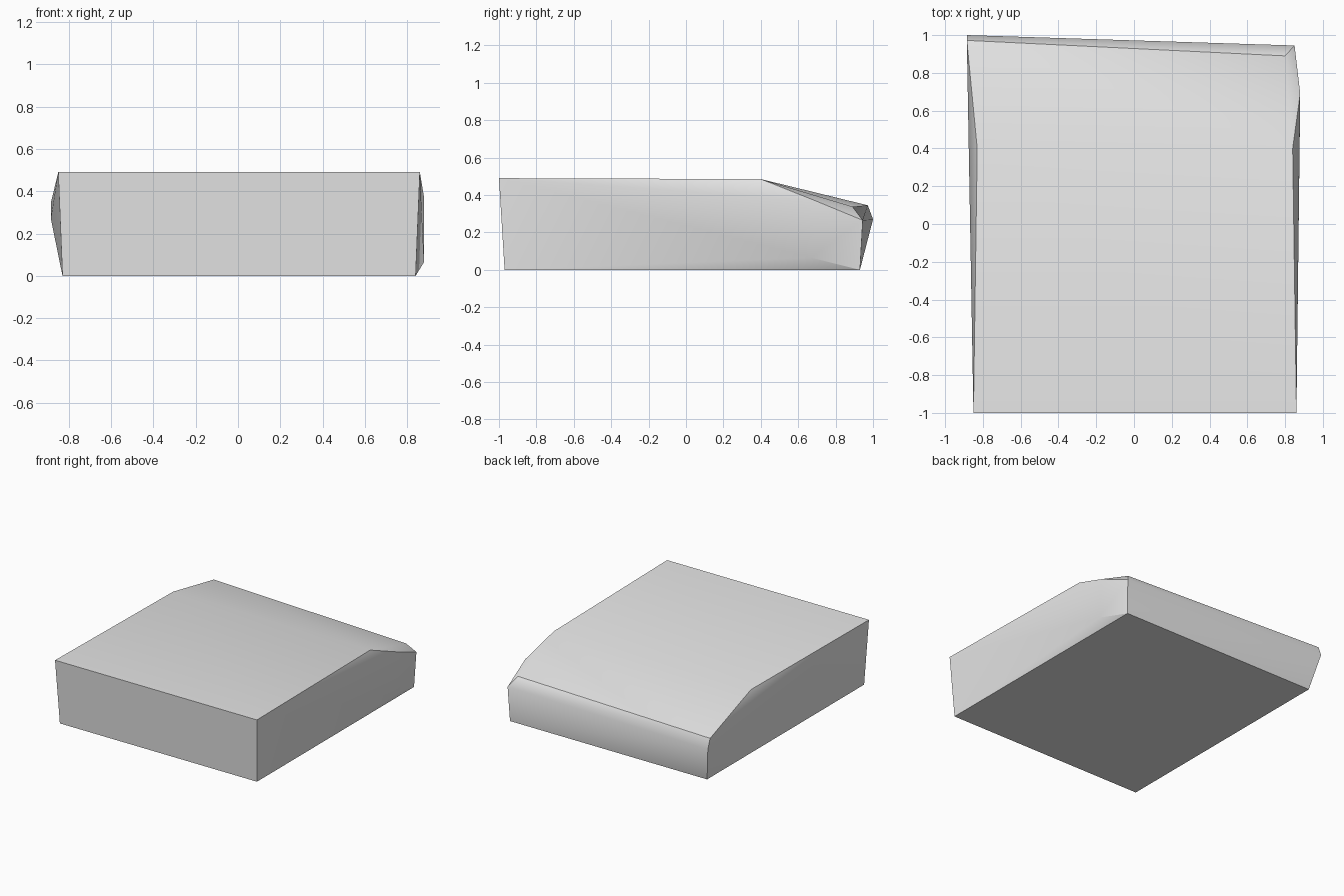
import bpy
import bmesh
import math

cube = bpy.data.objects.get("Cube")
if cube:
    bpy.data.objects.remove(cube, do_unlink=True)

# One grey for the whole block
grey = bpy.data.materials.new("stone_grey")
grey.use_nodes = True
colour = (0.8, 0.8, 0.8, 1)
grey.diffuse_color = colour
grey.node_tree.nodes["Principled BSDF"].inputs["Base Color"].default_value = colour

# Corners of the chipped slab, grouped by region
front = [(-0.85, -1, 0.49), (0.86, -1, 0.49), (-0.83, -0.97, 0), (0.84, -0.97, 0)]
top_crease = [(-0.83, 0.4, 0.485), (0.84, 0.4, 0.485)]
back_base = [(-0.83, 0.93, 0), (0.84, 0.93, 0)]
back_minus_x = [(-0.885, 0.972, 0.345), (-0.885, 1, 0.27)]
back_plus_x = [(0.80, 0.89, 0.338), (0.85, 0.945, 0.265),
               (0.88, 0.69, 0.37), (0.88, 0.67, 0.065)]

# Wrap the corners in a closed faceted skin
bm = bmesh.new()
for point in front + top_crease + back_base + back_minus_x + back_plus_x:
    bm.verts.new(point)
bmesh.ops.convex_hull(bm, input=bm.verts[:])
bmesh.ops.dissolve_limit(bm, angle_limit=math.radians(0.5),
                         verts=bm.verts[:], edges=bm.edges[:])
bmesh.ops.recalc_face_normals(bm, faces=bm.faces[:])

mesh = bpy.data.meshes.new("stone_slab")
bm.to_mesh(mesh)
bm.free()
mesh.materials.append(grey)
slab = bpy.data.objects.new("stone_slab", mesh)
bpy.context.collection.objects.link(slab)

# Soft shading over shallow bends, crisp main edges
bpy.ops.object.select_all(action="DESELECT")
slab.select_set(True)
bpy.context.view_layer.objects.active = slab
bpy.ops.object.shade_smooth_by_angle(angle=math.radians(30))
